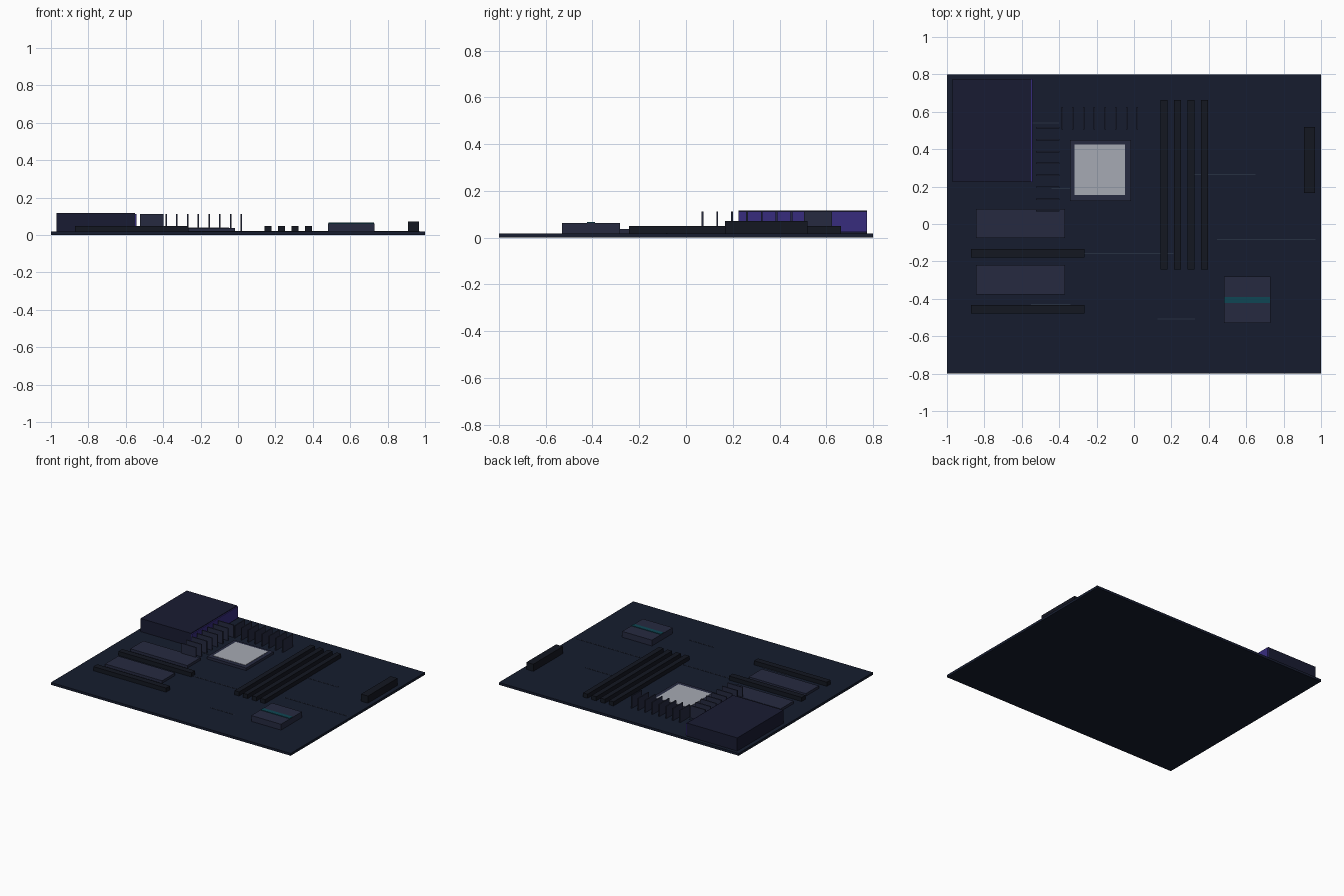
import bpy

if "Cube" in bpy.data.objects:
    bpy.data.objects.remove(bpy.data.objects["Cube"])

TOP = 0.018  # upper surface of the board


def material(name, r, g, b):
    # 8-bit display colour to linear
    m = bpy.data.materials.new(name)
    m.diffuse_color = [(c / 255) ** 2.2 for c in (r, g, b)] + [1]
    m.use_nodes = True
    m.node_tree.nodes["Principled BSDF"].inputs["Base Color"].default_value = m.diffuse_color
    return m


BOARD = material("board_navy", 28, 34, 50)
SHROUD = material("shroud_indigo", 31, 33, 53)
METAL = material("heatsink_slate", 42, 46, 66)
PLASTIC = material("slot_black", 26, 29, 38)
SILVER = material("silver", 165, 168, 178)
PURPLE = material("accent_purple", 58, 48, 125)
TEAL = material("accent_teal", 22, 72, 84)
TRACE = material("trace_grey", 44, 52, 68)


def box(name, x0, x1, y0, y1, z0, z1, mat):
    bpy.ops.mesh.primitive_cube_add(
        size=1, location=((x0 + x1) / 2, (y0 + y1) / 2, (z0 + z1) / 2))
    o = bpy.context.object
    o.name = name
    o.scale = (x1 - x0, y1 - y0, z1 - z0)
    bpy.ops.object.transform_apply(location=False, rotation=False, scale=True)
    o.data.materials.append(mat)
    return o


# Circuit board
box("circuit_board", -1, 1, -0.8, 0.8, 0, TOP, BOARD)

# Rear port shroud with accent strip
box("port_shroud", -0.97, -0.55, 0.225, 0.775, TOP, 0.117, SHROUD)
box("shroud_accent", -0.55, -0.542, 0.225, 0.775, TOP + 0.006, 0.112, PURPLE)

# Processor socket and lid
box("processor_socket", -0.343, -0.017, 0.122, 0.448, TOP, 0.037, METAL)
box("processor_lid", -0.317, -0.047, 0.155, 0.425, 0.03, 0.039, SILVER)

# Power-stage cooling fins, left of and behind the socket
for i in range(8):
    y = 0.07 + i * 0.0635
    box(f"left_fin_{i}", -0.523, -0.397, y - 0.004, y + 0.004, TOP, 0.111, METAL)
    x = -0.384 + i * 0.0575
    box(f"rear_fin_{i}", x - 0.004, x + 0.004, 0.505, 0.625, TOP, 0.111, METAL)

# Memory slots
for i in range(4):
    x = 0.16 + i * 0.072
    box(f"memory_slot_{i}", x - 0.019, x + 0.019, -0.243, 0.663, TOP, 0.049, PLASTIC)

# Drive heatsinks and expansion slots
for i in range(2):
    dy = -0.3 * i
    box(f"drive_heatsink_{i}", -0.845, -0.37, -0.076 + dy, 0.08 + dy, TOP, 0.037, METAL)
    box(f"expansion_slot_{i}", -0.872, -0.265, -0.178 + dy, -0.133 + dy, TOP, 0.049, PLASTIC)

# Chipset heatsink with accent stripe
box("chipset_heatsink", 0.482, 0.73, -0.53, -0.282, TOP, 0.062, METAL)
box("chipset_accent", 0.484, 0.728, -0.423, -0.39, 0.06, 0.066, TEAL)

# Power connector
box("power_connector", 0.91, 0.967, 0.167, 0.519, TOP, 0.072, PLASTIC)

# Surface traces: x start, x end, y
traces = [(-0.55, -0.4, 0.54), (-0.44, -0.3, 0.19), (0.31, 0.65, 0.265),
          (0.445, 0.97, -0.083), (-0.28, 0.21, -0.158),
          (-0.55, -0.34, -0.43), (0.125, 0.325, -0.508)]
for i, (x0, x1, y) in enumerate(traces):
    box(f"trace_{i}", x0, x1, y - 0.003, y + 0.003, TOP - 0.001, TOP + 0.002, TRACE)
